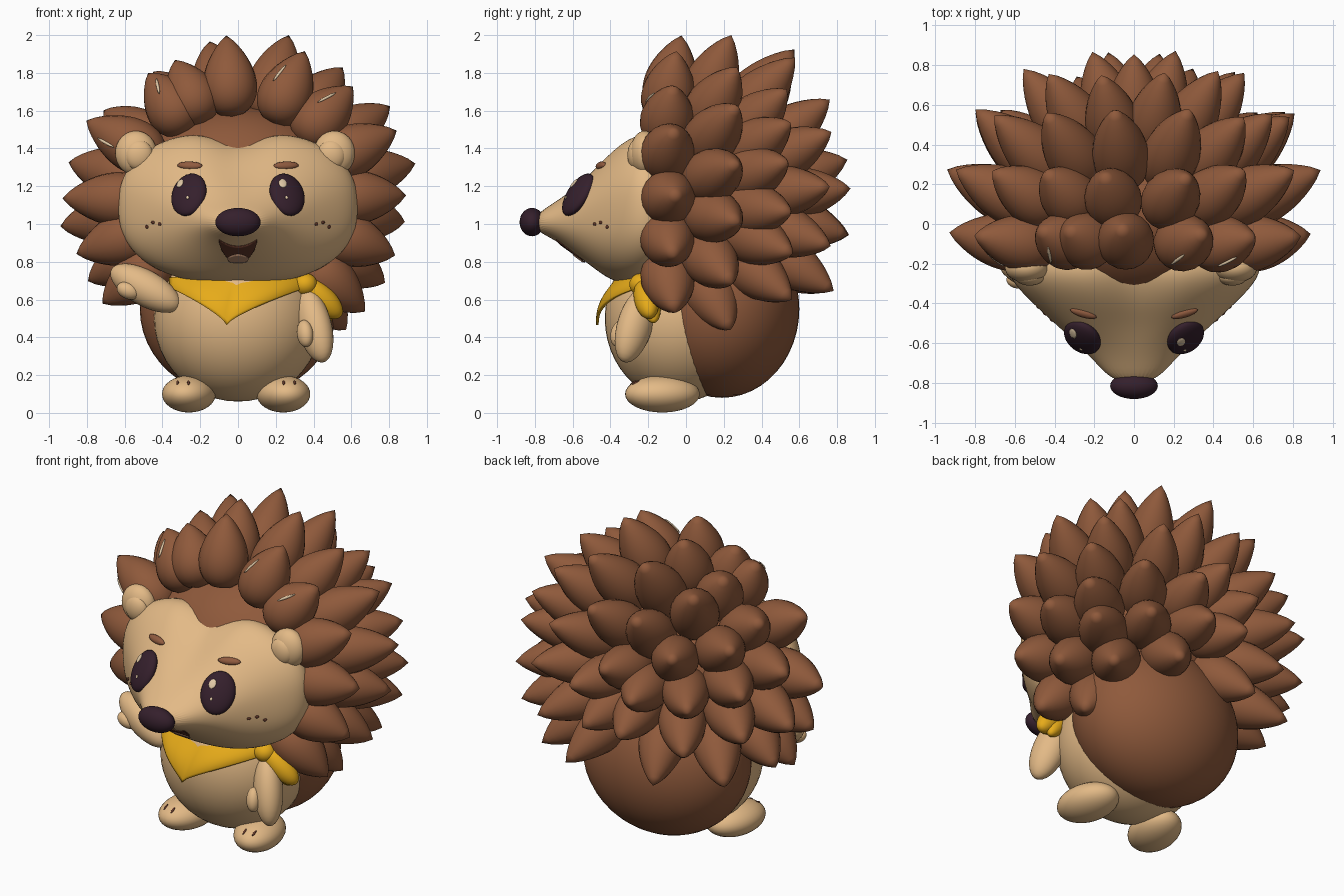
import bpy, bmesh, math, random
from mathutils import Vector, Matrix
from mathutils.bvhtree import BVHTree

random.seed(4)
cube = bpy.data.objects.get("Cube")
if cube:
    bpy.data.objects.remove(cube)


def material(name, color):
    m = bpy.data.materials.new(name)
    m.use_nodes = True
    m.diffuse_color = (*color, 1)
    m.node_tree.nodes["Principled BSDF"].inputs["Base Color"].default_value = (*color, 1)
    return m


BROWN = material("quill brown", (0.275, 0.101, 0.044))
CREAM = material("fur cream", (0.77, 0.49, 0.24))
DARK = material("eye plum", (0.035, 0.014, 0.025))
YELLOW = material("scarf yellow", (0.80, 0.41, 0.01))
BROW = material("brow brown", (0.28, 0.105, 0.05))
MOUTH = material("mouth brown", (0.12, 0.038, 0.022))
TONGUE = material("tongue tan", (0.5, 0.27, 0.16))
PALE = material("highlight cream", (0.75, 0.58, 0.38))


def finish(name, bm, mat):
    bmesh.ops.recalc_face_normals(bm, faces=bm.faces)
    mesh = bpy.data.meshes.new(name)
    bm.to_mesh(mesh)
    bm.free()
    for p in mesh.polygons:
        p.use_smooth = True
    mesh.materials.append(mat)
    ob = bpy.data.objects.new(name, mesh)
    bpy.context.collection.objects.link(ob)
    return ob


def blob(name, loc, size, mat, rot=None, seg=32):
    bm = bmesh.new()
    mx = Matrix.Translation(loc) @ (rot.to_matrix().to_4x4() if rot else Matrix()) @ Matrix.Diagonal((*size, 1))
    bmesh.ops.create_uvsphere(bm, u_segments=seg, v_segments=seg // 2, radius=1, matrix=mx)
    return finish(name, bm, mat)


def limb(name, a, b, width, depth, mat):
    # Ellipsoid stretched between two end points
    a, b = Vector(a), Vector(b)
    d = b - a
    return blob(name, (a + b) / 2, (width, depth, d.length / 2), mat, d.to_track_quat('Z', 'Y'))


def surface(ob):
    return BVHTree.FromObject(ob, bpy.context.evaluated_depsgraph_get())


def hit(tree, x, z):
    p, n, _, _ = tree.ray_cast(Vector((x, -3, z)), Vector((0, 1, 0)))
    return p, n


def spot(name, tree, x, z, size, mat, roll=0, seg=16):
    # Flattened ellipsoid lying on a surface, upright as seen from the front
    p, n = hit(tree, x, z)
    up = n.cross(Vector((1, 0, 0))).normalized()
    frame = Matrix((up.cross(n), up, n)).transposed() @ Matrix.Rotation(math.radians(roll), 3, 'Z')
    return blob(name, p, size, mat, frame.to_quaternion(), seg)


def sheet(name, f, nu, nv, mat, thick):
    bm = bmesh.new()
    rows = [[bm.verts.new(f(2 * i / nu - 1, j / nv)) for i in range(nu + 1)] for j in range(nv + 1)]
    for r, s in zip(rows, rows[1:]):
        for i in range(nu):
            bm.faces.new((r[i], r[i + 1], s[i + 1], s[i]))
    ob = finish(name, bm, mat)
    mod = ob.modifiers.new("thickness", 'SOLIDIFY')
    mod.thickness, mod.offset = thick, 0
    return ob


# Body, belly and the brown head under the quills
blob("back_body", (0, 0.19, 0.55), (0.52, 0.41, 0.47), BROWN, seg=48)
blob("belly", (0, -0.03, 0.5), (0.445, 0.4, 0.44), CREAM, seg=48)
blob("head_back", (0, 0.08, 1.12), (0.6, 0.47, 0.5), BROWN, seg=48)

# Face: rings of (y, half width, top, bottom) narrowing to the snout
RINGS = [(-0.08, 0.58, 1.44, 0.76), (-0.2, 0.655, 1.51, 0.685), (-0.3, 0.61, 1.485, 0.675),
         (-0.4, 0.51, 1.405, 0.70), (-0.5, 0.40, 1.295, 0.775), (-0.6, 0.29, 1.195, 0.85),
         (-0.7, 0.19, 1.11, 0.92), (-0.8, 0.10, 1.05, 0.965)]
bm = bmesh.new()
SEG = 40
loops = []
for y, w, top, bot in RINGS:
    e = 2 / (2.4 if y > -0.55 else 2.15)
    dip = 0.09 * max(0, min(1, (y + 0.65) / 0.35))
    loop = []
    for i in range(SEG):
        a = 2 * math.pi * i / SEG
        c, s = math.cos(a), math.sin(a)
        x = w * math.copysign(abs(c) ** e, c)
        z = (top + bot) / 2 + (top - bot) / 2 * math.copysign(abs(s) ** e, s)
        if s > 0:
            z -= dip * s * math.exp(-(x / 0.14) ** 2)
        loop.append(bm.verts.new((x, y, z)))
    loops.append(loop)
for r, s in zip(loops, loops[1:]):
    for i in range(SEG):
        bm.faces.new((r[i], r[i - 1], s[i - 1], s[i]))
bm.faces.new(loops[0])
bm.faces.new(loops[-1])
face = finish("face", bm, CREAM)
smooth = face.modifiers.new("smooth", 'SUBSURF')
smooth.levels = smooth.render_levels = 2
skin = surface(face)

# Nose, mouth and tongue
blob("nose", (0, -0.815, 1.01), (0.12, 0.066, 0.075), DARK)


def smile(width, top, bottom, curl, lift):
    def f(u, v):
        u *= 0.99
        edge = math.sqrt(1 - u * u)
        z_top = top + curl * u * u
        p, n = hit(skin, width * u, z_top - (top - bottom) * edge * v)
        return p + n * lift
    return f


sheet("mouth", smile(0.1, 0.885, 0.80, 0.035, 0.004), 24, 10, MOUTH, 0.006)
sheet("tongue", smile(0.056, 0.846, 0.804, -0.02, 0.009), 16, 6, TONGUE, 0.006)

# Eyes, brows, freckles and ears
for side, s in (("left", 1), ("right", -1)):
    eye = spot(side + "_eye", skin, 0.26 * s, 1.155, (0.1, 0.128, 0.045), DARK, 5 * s, 32)
    gaze = surface(eye)
    spot(side + "_eye_glint", gaze, 0.272 * s - 0.035, 1.215, (0.022, 0.03, 0.006), PALE)
    spot(side + "_eye_sparkle", gaze, 0.262 * s - 0.005, 1.14, (0.008, 0.01, 0.005), PALE)
    spot(side + "_brow", skin, 0.255 * s, 1.31, (0.07, 0.023, 0.018), BROW, 12 * s)
    for k, (x, z) in enumerate(((0.415, 1.0), (0.45, 1.008), (0.483, 0.985))):
        spot(f"{side}_freckle_{k + 1}", skin, x * s, z, (0.012, 0.009, 0.006), MOUTH)
    ear = 0.525 * s - 0.015
    blob(side + "_ear", (ear, -0.22, 1.375), (0.11, 0.075, 0.118), CREAM)
    blob(side + "_ear_inner", (ear - 0.015 * s, -0.265, 1.365), (0.075, 0.045, 0.08), CREAM)

# Quills: rings of (base radius, base y, tip y, thickness, [(angle, tip radius)])
ring = lambda angles, r: [(a, r) for a in angles]
QUILLS = [
    (0.45, -0.12, -0.04, 0.145, [(-41, 0.89), (-19, 0.88), (2, 0.89), (24, 0.92), (45, 0.86), (66, 0.87),
                                 (94, 0.88), (114, 0.82), (125, 0.83), (152, 0.91), (179, 0.93), (198, 0.90),
                                 (217, 0.90)]),
    (0.45, 0.05, 0.26, 0.145, [(-50, 0.89), (-29, 0.89), (-7, 0.89), (12, 0.96), (32, 0.95), (52, 0.90),
                               (73, 0.92), (100, 0.86), (123, 0.82), (146, 0.86), (167, 0.92), (188, 0.95),
                               (208, 0.90)]),
    (0.38, 0.20, 0.56, 0.145, ring((-40, -20, -4, 15, 31, 47, 70, 97, 123, 150, 170, 190, 214), 0.81)),
    (0.23, 0.34, 0.77, 0.14, ring(range(-58, 270, 33), 0.56)),
    (0.08, 0.40, 0.87, 0.14, ring(range(18, 360, 72), 0.22)),
]
bm = bmesh.new()
STEPS, SIDES = 16, 20
for base_r, base_y, tip_y, thick, tips in QUILLS:
    for angle, tip_r in tips:
        a = math.radians(angle)
        ray = Vector((math.cos(a), 0, math.sin(a)))
        mid = Vector((0, 0, 1.12))
        start = mid + ray * base_r + Vector((0, base_y, 0))
        axis = mid + ray * tip_r + Vector((0, tip_y + random.uniform(-0.03, 0.02), 0)) - start
        turn = axis.to_track_quat('Z', 'Y')
        ends = [bm.verts.new(start), bm.verts.new(start + axis)]
        rings = []
        for j in range(1, STEPS):
            t = (j / STEPS) ** 1.2
            r = thick * math.sqrt(t) * (1 - t) ** 0.85 / 0.414
            rings.append([bm.verts.new(start + axis * t + turn @ Vector(
                (r * math.cos(2 * math.pi * i / SIDES), r * math.sin(2 * math.pi * i / SIDES), 0)))
                for i in range(SIDES)])
        for i in range(SIDES):
            bm.faces.new((ends[0], rings[0][i - 1], rings[0][i]))
            bm.faces.new((ends[1], rings[-1][i], rings[-1][i - 1]))
            for p, q in zip(rings, rings[1:]):
                bm.faces.new((p[i], p[i - 1], q[i - 1], q[i]))
coat = surface(finish("quills", bm, BROWN))
for k, (x, z, roll) in enumerate(((-0.425, 1.73, 8), (0.22, 1.8, -38), (0.47, 1.67, -55), (-0.7, 1.43, 75))):
    spot(f"quill_streak_{k + 1}", coat, x, z, (0.008, 0.06, 0.008), PALE, roll)

# Scarf: neck band, hanging triangle, knot and tails
blob("scarf_band", (0, -0.05, 0.685), (0.385, 0.32, 0.065), YELLOW)


def drape(u, v):
    low = 0.465 + 0.20 * abs(u) ** 0.75
    x = 0.36 * u - 0.06 * v * (1 - abs(u))
    y = -0.06 - (0.30 + 0.11 * math.sin(v * math.pi / 2) * (1 - u * u * 0.6)) * math.sqrt(1 - 0.75 * u * u)
    return Vector((x, y, 0.715 + (low - 0.715) * v))


sheet("scarf_triangle", drape, 32, 12, YELLOW, 0.015)
blob("scarf_knot", (0.355, -0.235, 0.68), (0.065, 0.065, 0.06), YELLOW)
limb("scarf_tail_upper", (0.34, -0.23, 0.70), (0.545, -0.19, 0.51), 0.065, 0.07, YELLOW)
limb("scarf_tail_lower", (0.34, -0.2, 0.67), (0.49, -0.17, 0.48), 0.05, 0.05, YELLOW)

# Arms: right one raised, left one hanging
limb("right_arm", (-0.31, -0.28, 0.56), (-0.67, -0.20, 0.76), 0.09, 0.095, CREAM)
limb("right_thumb", (-0.52, -0.28, 0.625), (-0.64, -0.28, 0.67), 0.045, 0.045, CREAM)
limb("left_arm", (0.35, -0.21, 0.66), (0.455, -0.33, 0.27), 0.085, 0.1, CREAM)
limb("left_thumb", (0.345, -0.33, 0.49), (0.365, -0.37, 0.35), 0.042, 0.05, CREAM)

# Feet with toe lines
for side, s in (("left", 1), ("right", -1)):
    out = Matrix.Rotation(0.2 * s, 3, 'Z').to_quaternion()
    foot = blob(side + "_foot", (0.25 * s - 0.01, -0.125, 0.1), (0.14, 0.2, 0.098), CREAM, out)
    top = surface(foot)
    for k, x in enumerate((0.252, 0.31)):
        spot(f"{side}_toe_line_{k + 1}", top, x * s - 0.01, 0.16, (0.007, 0.022, 0.006), MOUTH)
